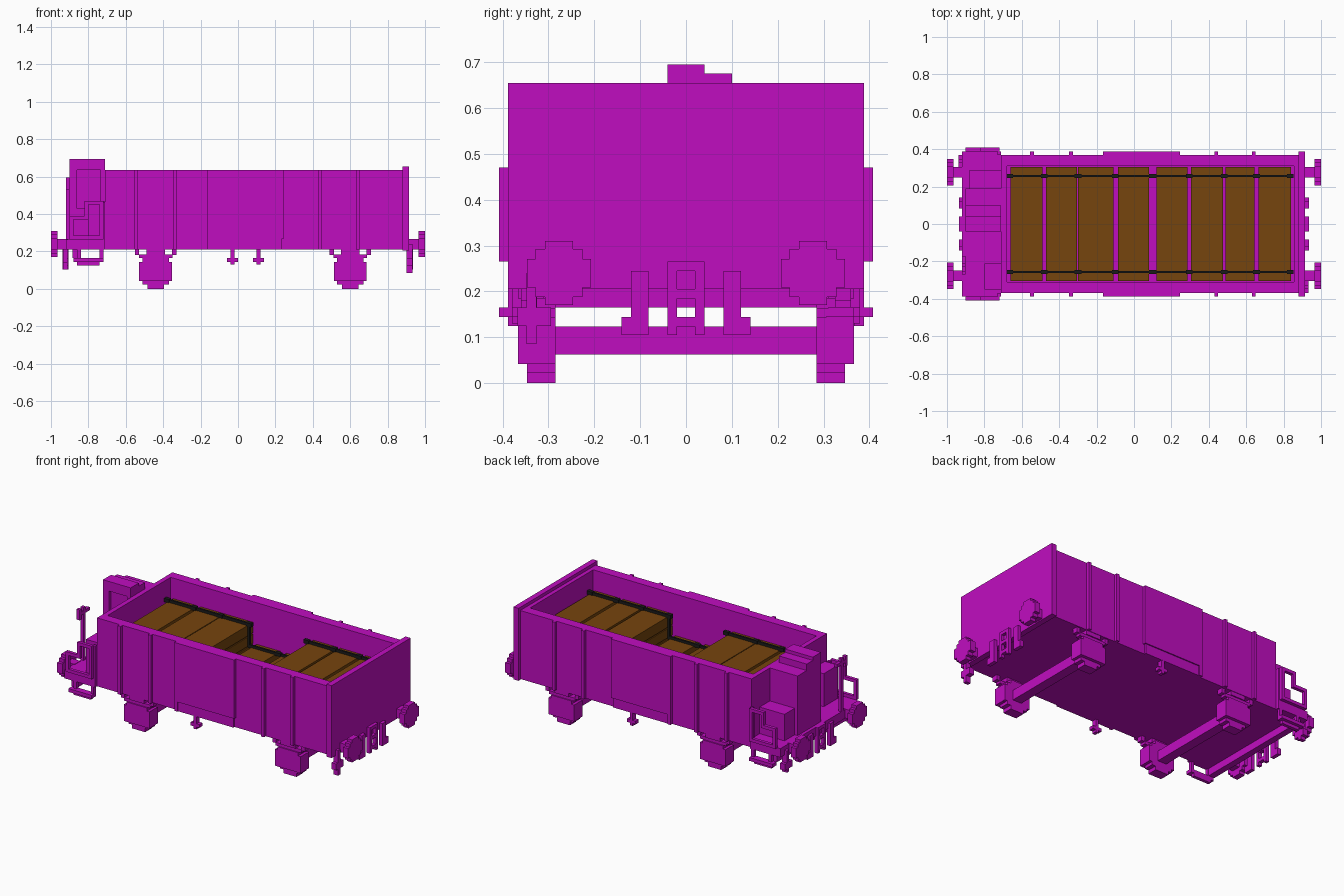
import bpy, bmesh

if "Cube" in bpy.data.objects:
    bpy.data.objects.remove(bpy.data.objects["Cube"], do_unlink=True)


def material(name, rgb):
    m = bpy.data.materials.new(name)
    m.use_nodes = True
    m.diffuse_color = (*rgb, 1)
    m.node_tree.nodes["Principled BSDF"].inputs["Base Color"].default_value = (*rgb, 1)
    return m


MAGENTA = material("magenta paint", (0.527, 0.004, 0.53))
BROWN = material("brown timber", (0.18, 0.058, 0.004))
BLACK = material("black strap", (0.011, 0.011, 0.011))


def part(name, boxes, mat=MAGENTA):
    """One object from boxes given as (x0, x1, y0, y1, z0, z1)."""
    bm = bmesh.new()
    for x0, x1, y0, y1, z0, z1 in boxes:
        vs = bmesh.ops.create_cube(bm, size=1)["verts"]
        for v in vs:
            v.co = (x0 if v.co.x < 0 else x1, y0 if v.co.y < 0 else y1, z0 if v.co.z < 0 else z1)
    me = bpy.data.meshes.new(name)
    bm.to_mesh(me)
    bm.free()
    me.materials.append(mat)
    ob = bpy.data.objects.new(name, me)
    bpy.context.collection.objects.link(ob)
    return ob


def mirror_y(boxes):
    return boxes + [(a, b, -d, -c, e, f) for a, b, c, d, e, f in boxes]


def mirror_x(boxes):
    return boxes + [(-b, -a, c, d, e, f) for a, b, c, d, e, f in boxes]


# Open wagon body
part("floor", [(-0.71, 0.89, -0.37, 0.37, 0.21, 0.25)])
part("side_walls", mirror_y([(-0.71, 0.89, 0.31, 0.37, 0.21, 0.635)]))
part("platform_end_wall", [(-0.71, -0.68, -0.31, 0.31, 0.25, 0.635)])
part("inner_end_wall", [(0.855, 0.88, -0.31, 0.31, 0.25, 0.635)])
part("tall_end_wall", [(0.88, 0.915, -0.388, 0.388, 0.205, 0.655)])
part("side_ribs", mirror_y([(x - 0.01, x + 0.01, 0.37, 0.388, 0.21, 0.635)
                            for x in (-0.545, -0.337, 0.44, 0.64)]))
part("side_doors", mirror_y([(-0.165, 0.245, 0.37, 0.388, 0.27, 0.635),
                             (-0.165, -0.145, 0.37, 0.388, 0.21, 0.27),
                             (-0.145, 0.235, 0.37, 0.381, 0.21, 0.27)]))

# Brakeman's platform with railing, cabin and handbrake
part("platform_deck", [(-0.92, -0.71, -0.388, 0.388, 0.21, 0.265)])
part("platform_beam", [(-0.885, -0.845, -0.37, 0.37, 0.165, 0.21)])
part("platform_rails", mirror_y([(-0.90, -0.88, 0.388, 0.408, 0.265, 0.39),
                                 (-0.90, -0.80, 0.388, 0.408, 0.37, 0.39),
                                 (-0.82, -0.72, 0.388, 0.408, 0.45, 0.47),
                                 (-0.82, -0.80, 0.388, 0.408, 0.37, 0.47),
                                 (-0.74, -0.72, 0.388, 0.408, 0.265, 0.47),
                                 (-0.90, -0.72, 0.388, 0.408, 0.265, 0.285),
                                 (-0.73, -0.71, 0.37, 0.388, 0.265, 0.465)]))
part("platform_steps", mirror_y([(-0.88, -0.72, 0.368, 0.408, 0.144, 0.165),
                                 (-0.86, -0.74, 0.368, 0.388, 0.125, 0.144),
                                 (-0.86, -0.84, 0.368, 0.388, 0.165, 0.21),
                                 (-0.74, -0.72, 0.368, 0.388, 0.165, 0.21)]))
part("cabin", [(-0.90, -0.71, -0.02, 0.04, 0.265, 0.695),
               (-0.90, -0.71, 0.04, 0.10, 0.265, 0.675),
               (-0.90, -0.71, 0.10, 0.19, 0.265, 0.635),
               (-0.90, -0.86, -0.04, -0.02, 0.265, 0.695),
               (-0.735, -0.71, -0.04, -0.02, 0.265, 0.695),
               (-0.86, -0.735, -0.04, -0.02, 0.635, 0.695),
               (-0.86, -0.735, -0.04, -0.02, 0.265, 0.43)])
part("cabin_lower_box", [(-0.88, -0.71, 0.19, 0.29, 0.265, 0.43)])
part("handbrake", [(-0.92, -0.90, -0.23, -0.21, 0.265, 0.595),
                   (-0.92, -0.90, -0.27, -0.17, 0.555, 0.575),
                   (-0.92, -0.90, -0.27, -0.25, 0.53, 0.595)])
part("platform_locker", [(-0.80, -0.71, -0.35, -0.21, 0.265, 0.47)])

# Stepped buffers on both ends
buffers = []
for hy, hz in ((0.031, 0.07), (0.051, 0.052), (0.07, 0.031)):
    buffers.append((0.965, 1.0, 0.277 - hy, 0.277 + hy, 0.24 - hz, 0.24 + hz))
buffers.append((0.91, 0.965, 0.249, 0.305, 0.212, 0.268))
part("buffers", mirror_x(mirror_y(buffers)))

# Couplings: framed hook in the middle, hose brackets beside it
coupling = mirror_y([(0.912, 0.935, 0.082, 0.12, 0.105, 0.245),
                     (0.912, 0.935, 0.12, 0.141, 0.105, 0.144),
                     (0.912, 0.935, 0.02, 0.04, 0.105, 0.265)])
coupling += [(0.912, 0.935, -0.02, 0.02, z0, z1)
             for z0, z1 in ((0.245, 0.265), (0.185, 0.205), (0.123, 0.144))]
part("couplings", mirror_x(coupling))
part("end_levers", [(0.90, 0.932, -0.348, -0.326, 0.085, 0.24),
                    (0.90, 0.932, -0.368, -0.295, 0.125, 0.165),
                    (-0.938, -0.905, 0.326, 0.348, 0.105, 0.24),
                    (-0.938, -0.905, 0.295, 0.368, 0.125, 0.165)])

# Running gear: stepped wheels, axles, axle boxes and springs
for label, x in (("platform_end", -0.44), ("tall_end", 0.60)):
    wheel = [(x - hx, x + hx, 0.285, 0.347, 0.093 - hz, 0.093 + hz)
             for hx, hz in ((0.045, 0.093), (0.07, 0.07), (0.088, 0.05))]
    part(label + "_wheels", mirror_y(wheel))
    part(label + "_axle", [(x - 0.03, x + 0.03, -0.285, 0.285, 0.062, 0.123)])
    box = [(x - 0.088, x + 0.088, 0.305, 0.367, 0.042, 0.145)]
    part(label + "_axle_boxes", mirror_y(box))
    spring = [(x - 0.07, x + 0.07, 0.31, 0.367, 0.145, 0.165),
              (x - 0.09, x + 0.09, 0.325, 0.36, 0.165, 0.185),
              (x - 0.05, x + 0.05, 0.31, 0.367, 0.185, 0.21)]
    spring += [(x + s - 0.012, x + s + 0.012, 0.325, 0.36, 0.18, 0.21) for s in (-0.1, 0.1)]
    part(label + "_springs", mirror_y(spring))

# Brake cross handles under the doors
for label, x, y in (("front", -0.03, -0.365), ("back", 0.11, 0.365)):
    part(label + "_brake_cross", [(x - 0.01, x + 0.01, y - 0.015, y + 0.015, 0.13, 0.21),
                                  (x - 0.03, x + 0.03, y - 0.015, y + 0.015, 0.145, 0.165)])

# Timber stacks, layered planks with narrow seams
stacks = ((-0.66, -0.49, 4), (-0.47, -0.305, 4), (-0.30, -0.11, 4), (-0.085, 0.08, 2),
          (0.12, 0.285, 2), (0.305, 0.475, 4), (0.49, 0.645, 4), (0.665, 0.84, 4))
planks = []
for x0, x1, layers in stacks:
    for i in range(layers):
        z = 0.25 + i * 0.065
        planks += [(x0, x1, -0.305, 0.305, z, z + 0.057),
                   (x0 + 0.006, x1 - 0.006, -0.3, 0.3, z + 0.057, z + 0.065)]
    top = 0.25 + layers * 0.065
    planks.append((x0, x1, -0.305, 0.305, top - 0.008, top))
part("timber_load", planks, BROWN)

# Lashing straps following the stepped load, with ties at each gap
strap = [(-0.675, -0.10, 0.25, 0.262, 0.505, 0.527), (0.28, 0.85, 0.25, 0.262, 0.505, 0.527),
         (-0.11, 0.295, 0.25, 0.262, 0.375, 0.395),
         (-0.11, -0.095, 0.25, 0.262, 0.375, 0.527), (0.288, 0.303, 0.25, 0.262, 0.375, 0.527)]
for x in (-0.665, -0.48, -0.30, -0.10, 0.295, 0.482, 0.655, 0.835):
    strap.append((x - 0.018, x + 0.018, 0.245, 0.267, 0.508, 0.53))
strap.append((0.08, 0.12, 0.245, 0.267, 0.378, 0.398))
part("lashing_straps", mirror_y(strap), BLACK)
